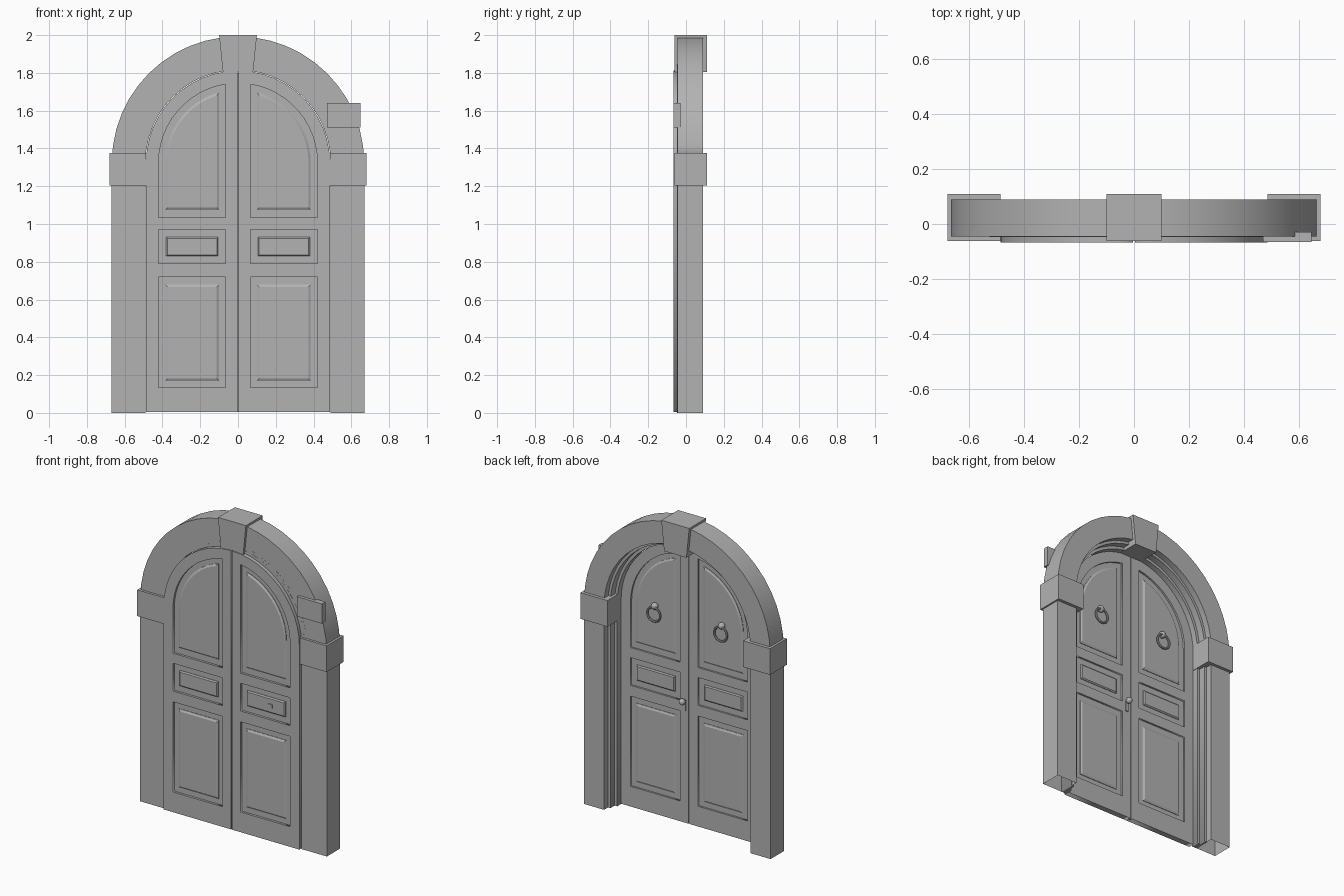
import bpy, bmesh, math
from mathutils import Matrix, Vector

if "Cube" in bpy.data.objects:
    bpy.data.objects.remove(bpy.data.objects["Cube"])

CZ = 1.325          # springing height of the arch
SEG = 24            # segments in the half circle

stone = bpy.data.materials.new("plain_grey")
stone.diffuse_color = (0.45, 0.45, 0.45, 1)
stone.use_nodes = True
stone.node_tree.nodes["Principled BSDF"].inputs["Base Color"].default_value = stone.diffuse_color


def finish(name, bm):
    bmesh.ops.remove_doubles(bm, verts=bm.verts, dist=0.0002)
    bmesh.ops.recalc_face_normals(bm, faces=bm.faces)
    me = bpy.data.meshes.new(name)
    bm.to_mesh(me)
    bm.free()
    me.materials.append(stone)
    ob = bpy.data.objects.new(name, me)
    bpy.context.collection.objects.link(ob)
    return ob


def prism(name, loops, y0, y1):
    """Filled outline (first loop) with holes (other loops), extruded in y."""
    cu = bpy.data.curves.new(name, 'CURVE')
    cu.dimensions = '2D'
    cu.fill_mode = 'BOTH'
    cu.extrude = (y1 - y0) / 2
    for loop in loops:
        sp = cu.splines.new('POLY')
        sp.points.add(len(loop) - 1)
        for p, (x, z) in zip(sp.points, loop):
            p.co = (x, z, 0, 1)
        sp.use_cyclic_u = True
    tmp = bpy.data.objects.new(name + "_curve", cu)
    bpy.context.collection.objects.link(tmp)
    dg = bpy.context.evaluated_depsgraph_get()
    me = bpy.data.meshes.new_from_object(tmp.evaluated_get(dg))
    bm = bmesh.new()
    bm.from_mesh(me)
    bpy.data.objects.remove(tmp)
    bm.transform(Matrix.Translation((0, (y0 + y1) / 2, 0)) @ Matrix.Rotation(math.pi / 2, 4, 'X'))
    return finish(name, bm)


def loft(name, rings):
    """Solid through matching outlines, each given as (points, y)."""
    bm = bmesh.new()
    vs = [[bm.verts.new((x, y, z)) for x, z in pts] for pts, y in rings]
    n = len(vs[0])
    for a, b in zip(vs, vs[1:]):
        for i in range(n):
            j = (i + 1) % n
            bm.faces.new((a[i], a[j], b[j], b[i]))
    bm.faces.new(vs[0])
    bm.faces.new(vs[-1])
    return finish(name, bm)


def rect(x0, x1, z0, z1):
    return [(x0, z0), (x1, z0), (x1, z1), (x0, z1)]


def arc(r, a0, a1, n=SEG):
    return [(r * math.cos(a0 + (a1 - a0) * i / n), CZ + r * math.sin(a0 + (a1 - a0) * i / n))
            for i in range(n + 1)]


def quarter(x0, r, z0):
    """Half of a round-headed shape, from x0 out to radius r."""
    return [(x0, z0), (r, z0)] + arc(r, 0, math.acos(x0 / r), SEG // 2)


def flip(pts, s):
    return [(x * s, z) for x, z in pts]


def box(name, x0, x1, y0, y1, z0, z1):
    r = rect(x0, x1, z0, z1)
    return loft(name, [(r, y0), (r, y1)])


def round_head(r_out, r_in):
    """Door-shaped band from the floor up and over the arch."""
    return ([(r_out, 0)] + arc(r_out, 0, math.pi) + [(-r_out, 0), (-r_in, 0)]
            + arc(r_in, math.pi, 0) + [(r_in, 0)])


def sphere(name, c, r):
    bm = bmesh.new()
    bmesh.ops.create_uvsphere(bm, u_segments=14, v_segments=8, radius=r,
                              matrix=Matrix.Translation(c))
    return finish(name, bm)


def torus(name, c, R, r, n=24, m=8):
    bm = bmesh.new()
    g = []
    for i in range(n):
        a = 2 * math.pi * i / n
        g.append([])
        for j in range(m):
            b = 2 * math.pi * j / m
            d = R + r * math.cos(b)
            g[i].append(bm.verts.new(Vector(c) + Vector((d * math.cos(a), r * math.sin(b), d * math.sin(a)))))
    for i in range(n):
        for j in range(m):
            k, l = (i + 1) % n, (j + 1) % m
            bm.faces.new((g[i][j], g[k][j], g[k][l], g[i][l]))
    return finish(name, bm)


# stone surround: arch ring, keystone, pillars open at the bottom, imposts
prism("arch", [arc(0.668, 0, math.pi) + arc(0.525, math.pi, 0)], -0.046, 0.09)
key = [(-0.08, 1.805), (0.08, 1.805), (0.10, 2.0), (-0.10, 2.0)]
loft("keystone", [(key, -0.062), (key, 0.11)])
for s, side in ((1, "right"), (-1, "left")):
    a, b = sorted((0.525 * s, 0.67 * s))
    pillar = box("pillar_" + side, a, b, -0.046, 0.09, 0, 1.22)
    bm = bmesh.new()
    bm.from_mesh(pillar.data)
    low = [f for f in bm.faces if f.normal.z < -0.9]
    bmesh.ops.delete(bm, geom=low, context='FACES_ONLY')
    bm.to_mesh(pillar.data)
    bm.free()
    a, b = sorted((0.487 * s, 0.68 * s))
    box("impost_" + side, a, b, -0.062, 0.11, 1.205, 1.375)

# stepped mouldings between surround and door
prism("outer_moulding", [round_head(0.528, 0.508)], -0.0465, 0.05)
prism("inner_moulding", [round_head(0.51, 0.49)], -0.047, 0.005)

# door leaves with three recessed panels and raised fields on both faces
F, B = -0.067, -0.03
holes = {"upper": quarter(0.065, 0.42, 1.035),
         "middle": rect(0.065, 0.42, 0.79, 0.97),
         "lower": rect(0.065, 0.42, 0.135, 0.72)}
fields = {"upper": (quarter(0.10, 0.385, 1.075), quarter(0.112, 0.373, 1.087)),
          "middle": (rect(0.105, 0.38, 0.83, 0.93), rect(0.112, 0.373, 0.837, 0.923)),
          "lower": (rect(0.10, 0.385, 0.17, 0.68), rect(0.113, 0.372, 0.183, 0.667))}
for s, side in ((1, "right"), (-1, "left")):
    outline = quarter(0.003, 0.487, 0.004)
    prism("leaf_" + side, [flip(p, s) for p in [outline] + list(holes.values())], F, B)
    for k in holes:
        p = flip(holes[k], s)
        loft(f"{k}_panel_{side}", [(p, F + 0.015), (p, B - 0.012)])
        big, small = (flip(q, s) for q in fields[k])
        loft(f"{k}_field_{side}", [(small, F + 0.005), (big, F + 0.012),
                                   (big, B - 0.009), (small, B - 0.003)])
    # ring knocker on the back
    sphere("knocker_boss_" + side, (0.24 * s, -0.022, 1.355), 0.022)
    torus("knocker_ring_" + side, (0.24 * s, -0.012, 1.305), 0.046, 0.007)

# closing strip behind the seam
box("seam_strip", -0.01, 0.01, -0.05, -0.035, 0.004, 1.8)

# knob and lock plate on the back, small latch and bracket on the front
sphere("door_knob", (0.032, -0.006, 0.795), 0.02)
box("knob_stem", 0.024, 0.04, -0.035, -0.01, 0.787, 0.803)
box("lock_plate", 0.022, 0.042, -0.031, -0.024, 0.73, 0.80)
box("latch", 0.26, 0.292, -0.067, -0.055, 0.868, 0.89)
box("bracket", 0.47, 0.648, -0.066, -0.03, 1.512, 1.64)
